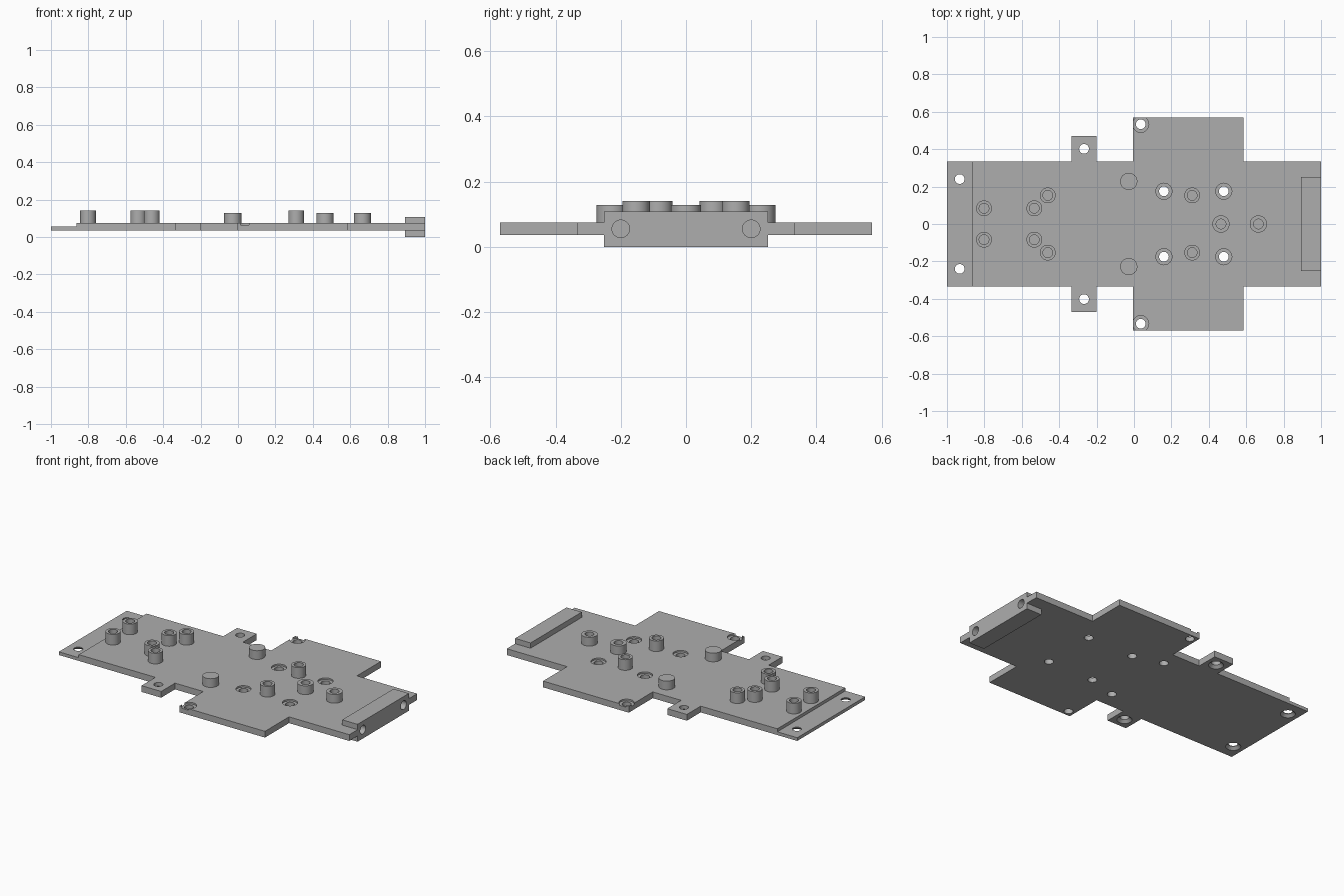
import bpy, bmesh
from math import radians
from mathutils import Matrix, Vector

cube = bpy.data.objects.get("Cube")
if cube:
    bpy.data.objects.remove(cube, do_unlink=True)

grey = bpy.data.materials.new("plain grey")
grey.use_nodes = True
grey.diffuse_color = (0.42, 0.42, 0.42, 1)
grey.node_tree.nodes["Principled BSDF"].inputs["Base Color"].default_value = (0.42, 0.42, 0.42, 1)

BOTTOM, STEP, TOP = 0.036, 0.056, 0.075
BORE, HEAD = 0.026, 0.043


def finish(bm, name):
    bmesh.ops.recalc_face_normals(bm, faces=bm.faces)
    mesh = bpy.data.meshes.new(name)
    bm.to_mesh(mesh)
    bm.free()
    mesh.materials.append(grey)
    obj = bpy.data.objects.new(name, mesh)
    bpy.context.collection.objects.link(obj)
    return obj


def box(name, low, high):
    bm = bmesh.new()
    size = Vector(high) - Vector(low)
    mid = (Vector(high) + Vector(low)) / 2
    bmesh.ops.create_cube(bm, size=1, matrix=Matrix.Translation(mid) @ Matrix.Diagonal((*size, 1)))
    return finish(bm, name)


def lathe(name, profile, x=0, y=0):
    """Spin an (r, z) profile that starts and ends on the axis."""
    bm = bmesh.new()
    verts = [bm.verts.new((r, 0, z)) for r, z in profile]
    edges = [bm.edges.new(pair) for pair in zip(verts, verts[1:])]
    bmesh.ops.spin(bm, geom=verts + edges, cent=(0, 0, 0), axis=(0, 0, 1),
                   angle=radians(360), steps=32, use_duplicate=False)
    bmesh.ops.remove_doubles(bm, verts=bm.verts, dist=0.0001)
    obj = finish(bm, name)
    obj.location = (x, y, 0)
    return obj


def cut(target, cutter):
    cutter.hide_render = True
    mod = target.modifiers.new("cut", "BOOLEAN")
    mod.operation, mod.solver, mod.object = "DIFFERENCE", "EXACT", cutter
    bpy.context.view_layer.update()
    bpy.context.view_layer.objects.active = target
    bpy.ops.object.modifier_apply(modifier=mod.name)
    bpy.data.objects.remove(cutter, do_unlink=True)


def smooth(obj):
    bpy.ops.object.select_all(action="DESELECT")
    obj.select_set(True)
    bpy.context.view_layer.objects.active = obj
    bpy.ops.object.shade_smooth_by_angle(angle=radians(30))


# Base plate: half outline mirrored across y, then extruded
half = [(-1, 0.334), (-0.335, 0.334), (-0.335, 0.47), (-0.2, 0.47), (-0.2, 0.334),
        (-0.005, 0.334), (-0.005, 0.57), (0.585, 0.57), (0.585, 0.334),
        (1, 0.334), (1, 0.252), (0.894, 0.252)]
outline = half + [(x, -y) for x, y in reversed(half)]
bm = bmesh.new()
face = bm.faces.new([bm.verts.new((x, y, BOTTOM)) for x, y in outline])
grown = bmesh.ops.extrude_face_region(bm, geom=[face])["geom"]
bmesh.ops.translate(bm, vec=(0, 0, TOP - BOTTOM),
                    verts=[v for v in grown if isinstance(v, bmesh.types.BMVert)])
plate = finish(bm, "base_plate")

# Thin step at the left end of the plate
cut(plate, box("step_cutter", (-1.1, -0.5, STEP), (-0.863, 0.5, 0.2)))

# Screw holes: counterbored from above, countersunk from below, and plain
LOW, HIGH = 0.0, 0.2
counterbore = [(0, LOW), (BORE, LOW), (BORE, 0.065), (HEAD, 0.065), (HEAD, HIGH), (0, HIGH)]
countersink = [(0, LOW), (HEAD, LOW), (HEAD, BOTTOM), (BORE, STEP - 0.004), (BORE, HIGH), (0, HIGH)]
plain = [(0, LOW), (BORE, LOW), (BORE, HIGH), (0, HIGH)]
holes = [(counterbore, 0.036, 0.533), (counterbore, 0.16, 0.175), (counterbore, 0.48, 0.175),
         (countersink, -0.932, 0.24), (countersink, -0.267, 0.402), (plain, -0.028, 0.228)]
for profile, x, y in holes:
    for side in (1, -1):
        cut(plate, lathe("hole_cutter", profile, x, y * side))
smooth(plate)


# Hollow standoffs
def standoff(name, x, y, radius, top):
    smooth(lathe(name, [(0, TOP + 0.004), (BORE, TOP + 0.004), (BORE, top), (radius, top),
                        (radius, TOP - 0.003), (0, TOP - 0.003)], x, y))


for i, (x, y) in enumerate([(-0.802, 0.084), (-0.533, 0.084), (-0.461, 0.153), (0.311, 0.153)]):
    standoff(f"tall_standoff_left_{i + 1}", x, y, 0.042, 0.141)
    standoff(f"tall_standoff_right_{i + 1}", x, -y, 0.042, 0.141)
for i, x in enumerate((0.465, 0.665)):
    standoff(f"short_standoff_{i + 1}", x, 0, 0.046, 0.129)

# Closed pegs, bored from below
for side, label in ((1, "left"), (-1, "right")):
    smooth(lathe(f"peg_{label}", [(0, 0.11), (BORE, 0.11), (BORE, TOP), (0.046, TOP),
                                  (0.046, 0.129), (0, 0.129)], -0.028, 0.228 * side))

# End bar with two blind holes in its outer face
bar = box("end_bar", (0.894, -0.252, 0), (1, 0.252, 0.108))
for y in (0.2, -0.2):
    drill = lathe("drill_cutter", [(0, -0.08), (0.027, -0.08), (0.027, 0.1), (0, 0.1)])
    drill.rotation_euler = (0, radians(90), 0)
    drill.location = (1, y, 0.055)
    cut(bar, drill)
smooth(bar)
